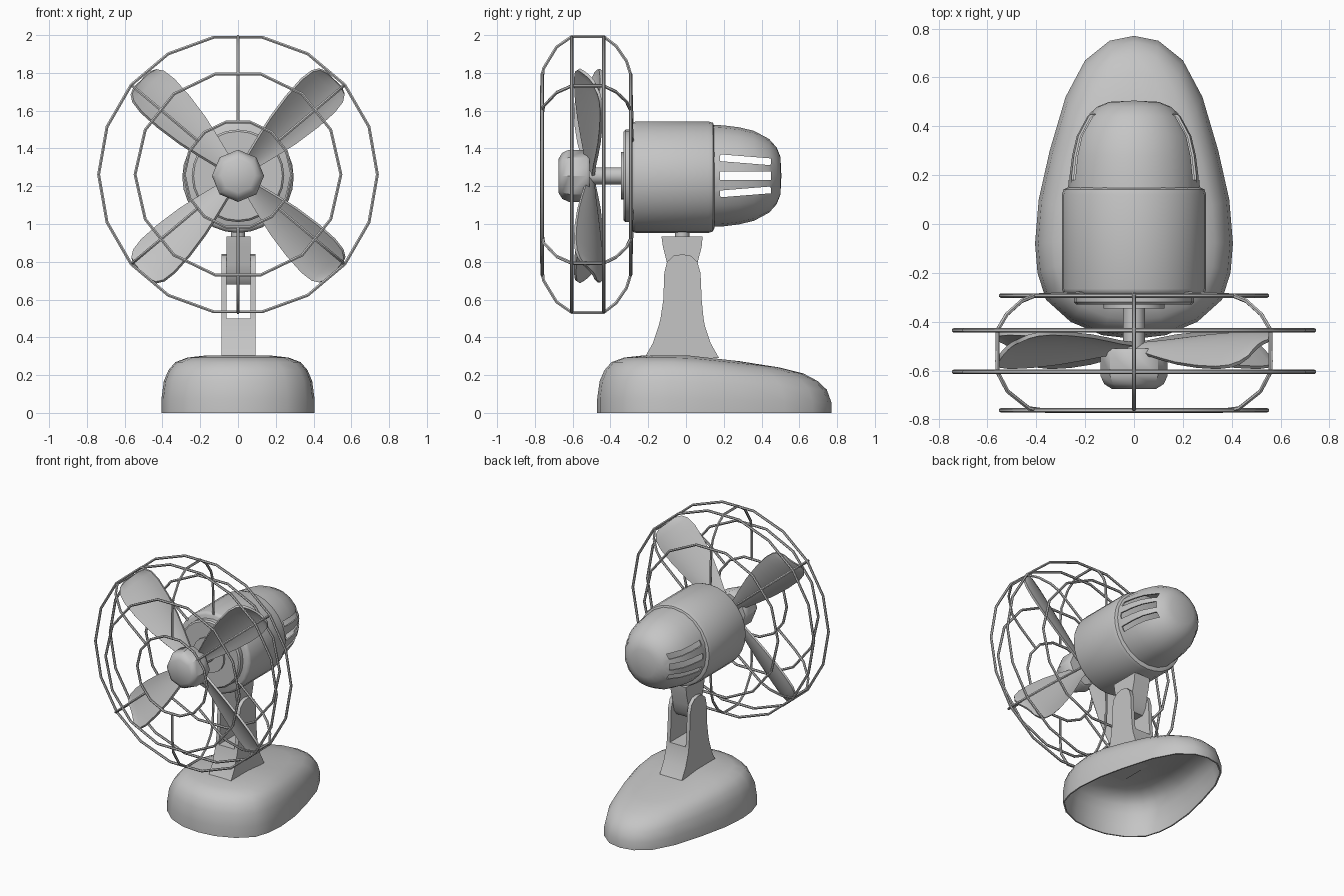
import bpy, bmesh, math
from mathutils import Vector, Matrix

if "Cube" in bpy.data.objects:
    bpy.data.objects.remove(bpy.data.objects["Cube"], do_unlink=True)

grey = bpy.data.materials.new("light_grey")
grey.use_nodes = True
grey.diffuse_color = (0.56, 0.56, 0.56, 1)
grey.node_tree.nodes["Principled BSDF"].inputs["Base Color"].default_value = (0.56, 0.56, 0.56, 1)

AXIS_Z = 1.255
CAGE_Z = 1.262
parts = []


def finish(bm, name, merge=True):
    if merge:
        bmesh.ops.remove_doubles(bm, verts=bm.verts, dist=0.0005)
    bmesh.ops.recalc_face_normals(bm, faces=bm.faces)
    mesh = bpy.data.meshes.new(name)
    bm.to_mesh(mesh)
    bm.free()
    return add_object(name, mesh)


def add_object(name, data):
    data.materials.append(grey)
    obj = bpy.data.objects.new(name, data)
    bpy.context.scene.collection.objects.link(obj)
    parts.append(obj)
    return obj


def bake(obj):
    """Replace the mesh of an object with its modified result."""
    bpy.context.view_layer.update()
    deps = bpy.context.evaluated_depsgraph_get()
    mesh = bpy.data.meshes.new_from_object(obj.evaluated_get(deps))
    obj.modifiers.clear()
    obj.data = mesh


def lathe(name, profile, steps, z=AXIS_Z):
    """Spin (radius, y) points about the fan axis."""
    bm = bmesh.new()
    vs = [bm.verts.new((r, y, z)) for r, y in profile]
    es = [bm.edges.new(p) for p in zip(vs, vs[1:])]
    bmesh.ops.spin(bm, geom=vs + es, cent=(0, 0, z), axis=(0, 1, 0),
                   angle=math.tau, steps=steps, use_merge=True)
    return finish(bm, name)


def extrude(name, profile, x0, x1):
    """Extrude a (y, z) side profile from x0 to x1."""
    bm = bmesh.new()
    face = bm.faces.new([bm.verts.new((x0, y, z)) for y, z in profile])
    out = bmesh.ops.extrude_face_region(bm, geom=[face])
    bmesh.ops.translate(bm, vec=(x1 - x0, 0, 0),
                        verts=[v for v in out["geom"] if isinstance(v, bmesh.types.BMVert)])
    return finish(bm, name)


def wire(name, points, closed):
    curve = bpy.data.curves.new(name, "CURVE")
    curve.dimensions = "3D"
    curve.bevel_depth = 0.009
    curve.bevel_resolution = 1
    curve.use_fill_caps = True
    spline = curve.splines.new("POLY")
    spline.points.add(len(points) - 1)
    for p, co in zip(spline.points, points):
        p.co = (*co, 1)
    spline.use_cyclic_u = closed
    add_object(name, curve)


def polar(r, angle, y):
    return (r * math.cos(angle), y, CAGE_Z + r * math.sin(angle))


# Base: egg outline lofted up to a gently sloping top
half = [(0, .77), (.1, .75), (.2, .67), (.28, .52), (.345, .3), (.39, .1), (.405, -.08),
        (.395, -.2), (.36, -.31), (.26, -.4), (.13, -.455), (0, -.47)]
outline = half + [(-x, y) for x, y in half[-2:0:-1]]
levels = [(1, 0), (1, .25), (.97, .55), (.91, .74), (.82, .88), (.66, .96), (.4, 1), (.15, 1)]
bm = bmesh.new()
rings = []
for scale, height in levels:
    ring = []
    for x, y in outline:
        ys = -.05 + (y + .05) * scale
        ring.append(bm.verts.new((x * scale, ys, height * (.305 - .11 * max(0, ys)))))
    rings.append(ring)
n = len(outline)
for a, b in zip(rings, rings[1:]):
    for i in range(n):
        bm.faces.new((a[i], a[(i + 1) % n], b[(i + 1) % n], b[i]))
bm.faces.new(rings[-1])
base = finish(bm, "base")
shell = base.modifiers.new("shell", "SOLIDIFY")
shell.thickness = 0.01
shell.offset = -1
bake(base)

# Post: flared foot with two rounded cheeks forming a fork
foot = [(-.22, .29), (.175, .29), (.13, .37), (.1, .46), (.093, .5), (-.135, .5),
        (-.145, .46), (-.175, .37)]
cheek = [(-.135, .5), (.093, .5), (.083, .6), (.077, .74), (.06, .8), (.025, .832),
         (-.02, .84), (-.065, .832), (-.1, .8), (-.115, .74), (-.12, .6)]
extrude("post_foot", foot, -.088, .092)
extrude("post_cheek_right", cheek, -.088, -.062)
extrude("post_cheek_left", cheek, .066, .092)

# Tilting neck held in the fork
neck = [(-.13, .935), (.088, .935), (.083, .88), (.06, .79), (.045, .72), (.015, .68),
        (-.055, .68), (-.09, .72), (-.1, .79), (-.122, .88)]
extrude("neck", neck, -.062, .066)
bm = bmesh.new()
bmesh.ops.create_cone(bm, cap_ends=True, segments=16, radius1=.038, radius2=.038, depth=.06,
                      matrix=Matrix.Translation((0, -.02, .95)))
finish(bm, "neck_pin")

# Motor housing with stepped front plates
lathe("motor_body", [(0, -.29), (.275, -.29), (.29, -.28), (.295, -.265), (.295, .12),
                     (.288, .142), (.27, .15), (0, .15)], 28, 1.248)
lathe("motor_front_plate", [(0, -.33), (.235, -.33), (.245, -.32), (.245, -.28), (0, -.28)], 24)
lathe("motor_front_boss", [(0, -.345), (.125, -.345), (.125, -.32), (0, -.32)], 20)
lathe("shaft", [(0, -.52), (.045, -.52), (.045, -.33), (0, -.33)], 12)

# Rear dome: thin shell with three vent slots through each side
dome = lathe("rear_dome", [(.27, .14), (.267, .2), (.257, .28), (.238, .36), (.195, .44),
                           (.15, .48), (.1, .5), (0, .505)], 20)
shell = dome.modifiers.new("shell", "SOLIDIFY")
shell.thickness = 0.01
shell.offset = -1
cutters = []
for offset, tilt, height in ((.085, -.08, .036), (0, 0, .046), (-.085, .08, .036)):
    bm = bmesh.new()
    bmesh.ops.create_cube(bm, size=1, matrix=Matrix.Translation((0, .315, AXIS_Z + offset))
                          @ Matrix.Rotation(tilt, 4, "X") @ Matrix.Diagonal((1, .27, height, 1)))
    cutter = finish(bm, "slot_cutter")
    cutter.hide_render = True
    parts.remove(cutter)
    cutters.append(cutter)
    cut = dome.modifiers.new("slot", "BOOLEAN")
    cut.operation = "DIFFERENCE"
    cut.solver = "EXACT"
    cut.object = cutter
bake(dome)
for cutter in cutters:
    bpy.data.objects.remove(cutter, do_unlink=True)

# Hub and four twisted, cambered blades
lathe("hub", [(0, -.51), (.125, -.51), (.138, -.525), (.138, -.62), (.122, -.655),
              (.09, -.675), (0, -.675)], 8)
rows = [(.03, .03), (.12, .045), (.22, .07), (.34, .097), (.48, .117), (.6, .124),
        (.67, .115), (.705, .093), (.72, .055)]
COLS = 8
for k in range(4):
    bm = bmesh.new()
    angle = math.pi / 4 + k * math.pi / 2
    radial = Vector((math.cos(angle), 0, math.sin(angle)))
    tangent = Vector((-math.sin(angle), 0, math.cos(angle)))
    grid = []
    for r, w in rows:
        line = []
        for c in range(COLS + 1):
            u = 2 * c / COLS - 1
            y = -.505 - .57 * w * u - .2 * w * (u * u - .5)
            line.append(bm.verts.new(radial * r + tangent * (w * u) + Vector((0, y, AXIS_Z))))
        grid.append(line)
    for a, b in zip(grid, grid[1:]):
        for c in range(COLS):
            bm.faces.new((a[c], a[c + 1], b[c + 1], b[c]))
    blade = finish(bm, "blade_%d" % (k + 1))
    thick = blade.modifiers.new("thickness", "SOLIDIFY")
    thick.thickness = 0.016
    thick.offset = 0
    bake(blade)

# Wire cage: faceted rings joined by six ribs
for name, r, y, sides in (("cage_nose_ring", .285, -.765, 14), ("cage_front_ring", .545, -.762, 14),
                          ("cage_outer_front_ring", .738, -.605, 18),
                          ("cage_outer_back_ring", .738, -.435, 18),
                          ("cage_back_ring", .545, -.293, 14)):
    wire(name, [polar(r, math.tau * i / sides, y) for i in range(sides)], True)
rib = [(.28, -.765), (.46, -.765), (.56, -.755), (.675, -.685), (.73, -.605), (.73, -.435),
       (.68, -.37), (.6, -.315), (.53, -.293), (.27, -.285)]
for i, degrees in enumerate((40, 90, 140, 220, 270, 320)):
    wire("cage_rib_%d" % (i + 1), [polar(r, math.radians(degrees), y) for r, y in rib], False)

# Convert wires to meshes and shade smooth with sharp edges kept
bpy.ops.object.select_all(action="DESELECT")
for obj in parts:
    obj.select_set(True)
bpy.context.view_layer.objects.active = parts[0]
bpy.ops.object.convert(target="MESH")
bpy.ops.object.shade_smooth_by_angle(angle=math.radians(40))
